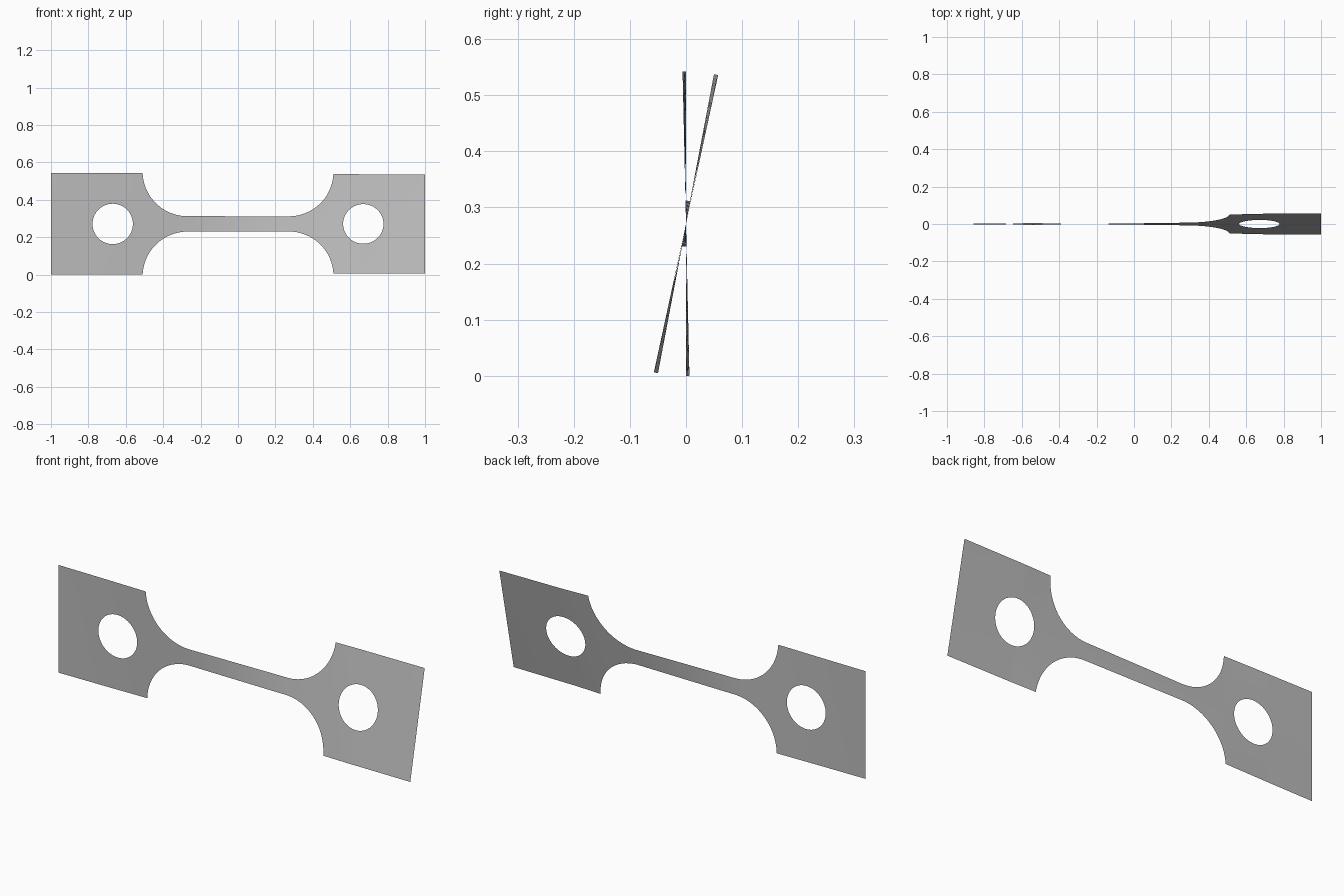
import bpy, bmesh, math

cube = bpy.data.objects.get("Cube")
if cube:
    bpy.data.objects.remove(cube, do_unlink=True)

HALF = 0.271                    # half height of the grip tabs
FILLET_X, FILLET_Z, FILLET_R = 0.27, 0.281, 0.24
HOLE_X, HOLE_R = 0.67, 0.108
ROWS = 6

# Twist angle in degrees along the length
TWIST = [(-1, 0), (-0.75, -0.5), (-0.51, -1.3), (-0.27, -0.8),
         (0.27, 9.9), (0.51, 10.6), (0.65, 11.6), (1, 12.2)]


def twist(x):
    for (x0, a0), (x1, a1) in zip(TWIST, TWIST[1:]):
        if x <= x1:
            break
    return math.radians(a0 + (a1 - a0) * (x - x0) / (x1 - x0))


def outer(x):
    """Half height of the outline: slim gauge, round fillet, wide tab."""
    d = abs(x) - FILLET_X
    if d <= 0:
        return FILLET_Z - FILLET_R
    if d >= FILLET_R - 1e-6:
        return HALF
    return min(HALF, FILLET_Z - math.sqrt(FILLET_R ** 2 - d ** 2))


def inner(x):
    """Half height of the round hole, zero away from it."""
    return math.sqrt(max(0, HOLE_R ** 2 - (abs(x) - HOLE_X) ** 2))


# Stations along one half, dense on the fillet and the hole
half = [0.045 * i for i in range(6)]
half += [FILLET_X + FILLET_R * math.sin(math.pi / 2 * i / 20) for i in range(21)]
half += [HOLE_X - HOLE_R * math.cos(math.pi * i / 32) for i in range(33)]
half += [0.84, 0.92, 1.0]
stations = [-x for x in reversed(half[1:])] + half

# Twisted sheet: an upper and a lower strip that part around the holes
bm = bmesh.new()
for side in (-1, 1):
    columns = []
    for x in stations:
        a, g, h = twist(x), inner(x), outer(x)
        column = []
        for r in range(ROWS + 1):
            s = side * (g + (h - g) * r / ROWS)
            column.append(bm.verts.new((x, s * math.sin(a), HALF + s * math.cos(a))))
        columns.append(column)
    for left, right in zip(columns, columns[1:]):
        for r in range(ROWS):
            quad = [left[r], right[r], right[r + 1], left[r + 1]]
            bm.faces.new(quad if side > 0 else quad[::-1])
bmesh.ops.remove_doubles(bm, verts=bm.verts, dist=1e-5)
for f in bm.faces:
    f.smooth = True

mesh = bpy.data.meshes.new("twisted_test_strip")
bm.to_mesh(mesh)
bm.free()
strip = bpy.data.objects.new("twisted_test_strip", mesh)
bpy.context.collection.objects.link(strip)

# Plain grey metal
grey = bpy.data.materials.new("grey_metal")
grey.use_nodes = True
color = (0.5, 0.5, 0.5, 1)
grey.diffuse_color = color
grey.node_tree.nodes["Principled BSDF"].inputs["Base Color"].default_value = color
mesh.materials.append(grey)
